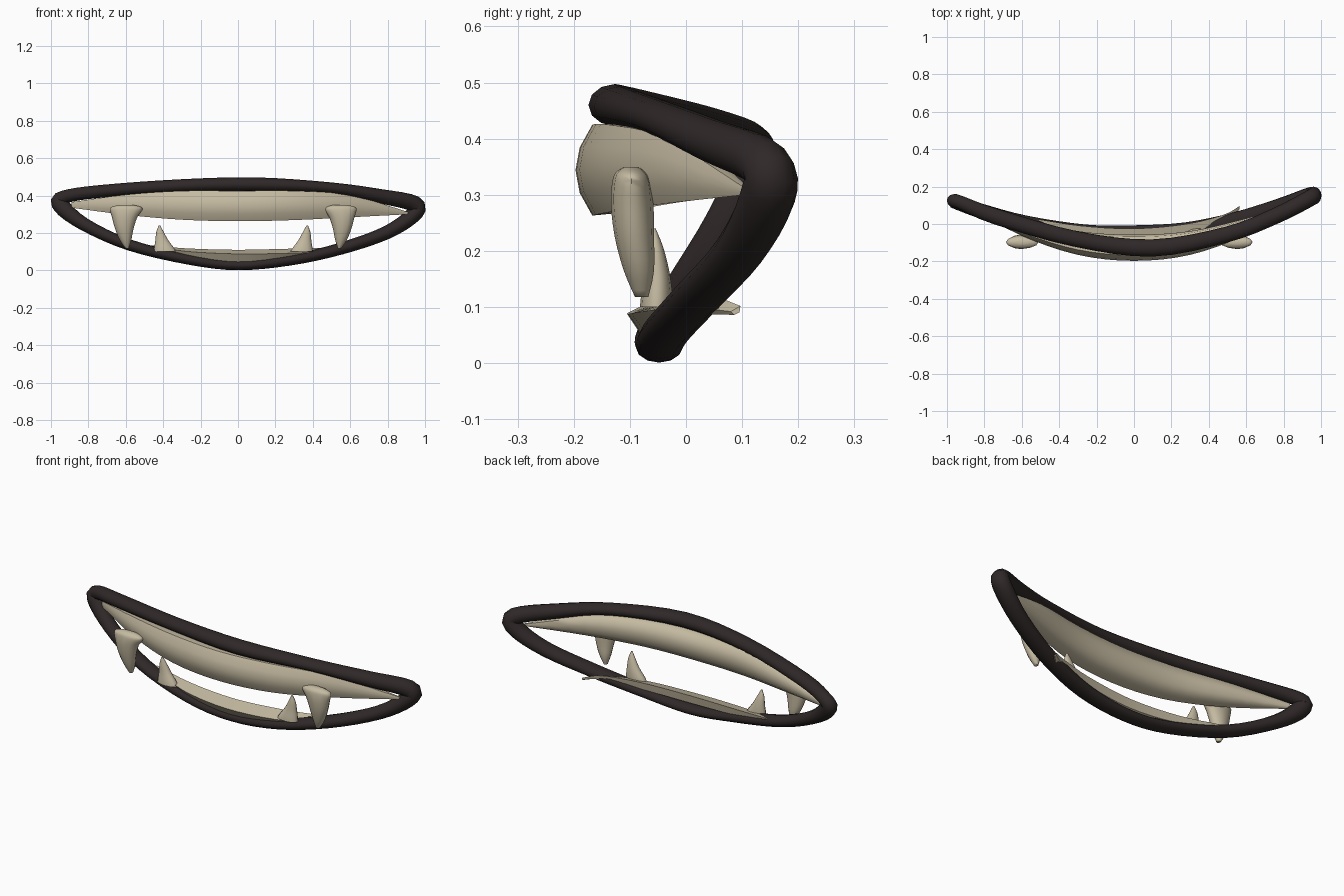
import bpy, math
from mathutils import Vector


def material(name, rgb):
    m = bpy.data.materials.new(name)
    m.diffuse_color = (*rgb, 1)
    return m


DARK = material("dark brown", (0.029, 0.021, 0.021))
BONE = material("bone beige", (0.56, 0.495, 0.36))


def smooth_path(keys, closed, steps):
    """Catmull-Rom interpolation of rows of numbers."""
    n, out = len(keys), []
    get = (lambda i: keys[i % n]) if closed else (lambda i: keys[max(0, min(n - 1, i))])
    for i in range(n if closed else n - 1):
        for s in range(steps):
            t = s / steps
            out.append([0.5 * (2 * b + (c - a) * t + (2 * a - 5 * b + 4 * c - d) * t * t
                               + (3 * b - a - 3 * c + d) * t ** 3)
                        for a, b, c, d in zip(get(i - 1), get(i), get(i + 1), get(i + 2))])
    if not closed:
        out.append(list(keys[-1]))
    return out


def skin(name, rings, mat, path_closed=False, caps=False, angle=60):
    """Join rings of points into a skinned surface."""
    k, n = len(rings[0]), len(rings)
    verts = [tuple(p) for r in rings for p in r]
    faces = []
    for i in range(n if path_closed else n - 1):
        j = (i + 1) % n
        for a in range(k):
            b = (a + 1) % k
            faces.append((i * k + a, i * k + b, j * k + b, j * k + a))
    if caps:
        faces += [tuple(range(k))[::-1], tuple(range((n - 1) * k, n * k))]
    me = bpy.data.meshes.new(name)
    me.from_pydata(verts, [], faces)
    me.materials.append(mat)
    ob = bpy.data.objects.new(name, me)
    bpy.context.collection.objects.link(ob)
    bpy.ops.object.select_all(action='DESELECT')
    ob.select_set(True)
    bpy.context.view_layer.objects.active = ob
    bpy.ops.object.mode_set(mode='EDIT')
    bpy.ops.mesh.select_all(action='SELECT')
    bpy.ops.mesh.normals_make_consistent(inside=False)
    bpy.ops.object.mode_set(mode='OBJECT')
    bpy.ops.object.shade_smooth_by_angle(angle=math.radians(angle))
    return ob


def circle(k):
    return [(math.cos(2 * math.pi * i / k), math.sin(2 * math.pi * i / k)) for i in range(k)]


# Lips: closed tube, rows are x, y, z, depth radius, in-plane radius
lip_keys = [
    (0.10, -0.128, 0.460, 0.046, 0.037), (0.50, -0.055, 0.440, 0.042, 0.030),
    (0.76, 0.045, 0.397, 0.043, 0.038), (0.945, 0.140, 0.355, 0.045, 0.044),
    (0.935, 0.145, 0.295, 0.050, 0.042), (0.79, 0.095, 0.200, 0.046, 0.036),
    (0.545, 0.018, 0.115, 0.046, 0.032), (0.278, -0.036, 0.055, 0.045, 0.029),
    (0.0, -0.048, 0.028, 0.041, 0.027), (-0.26, -0.045, 0.058, 0.042, 0.028),
    (-0.578, 0.003, 0.135, 0.042, 0.030), (-0.82, 0.070, 0.245, 0.040, 0.035),
    (-0.945, 0.115, 0.345, 0.038, 0.045), (-0.935, 0.118, 0.390, 0.036, 0.036),
    (-0.74, 0.040, 0.422, 0.042, 0.034), (-0.31, -0.080, 0.453, 0.042, 0.034)]
path = smooth_path(lip_keys, True, 4)
rings = []
for i, p in enumerate(path):
    c = Vector(p[:3])
    t = (Vector(path[(i + 1) % len(path)][:3]) - Vector(path[i - 1][:3])).normalized()
    v = Vector((0, 1, 0))
    v = (v - t * v.dot(t)).normalized()
    w = t.cross(v)
    rings.append([c + v * a * p[3] + w * b * p[4] for a, b in circle(12)])
skin("lips", rings, DARK, path_closed=True)

# Upper tooth band: thick bowed bar, rows are x, y, top z, bottom z, bulge, depth
upper_keys = [
    (-0.89, 0.090, 0.365, 0.335, 0.0, 0.01), (-0.60, -0.045, 0.405, 0.297, 0.018, 0.075),
    (-0.30, -0.138, 0.425, 0.271, 0.027, 0.10), (0.0, -0.167, 0.425, 0.263, 0.030, 0.11),
    (0.30, -0.138, 0.425, 0.269, 0.027, 0.10), (0.60, -0.040, 0.402, 0.284, 0.018, 0.07),
    (0.91, 0.105, 0.312, 0.300, 0.0, 0.01)]
rings = [[(x, y - g * (1 - (2 * f - 1) ** 2), zt + (zb - zt) * f)
          for f in (0, 0.25, 0.5, 0.75, 1)]
         + [(x, y + a * d, zb + b * (zt - zb))
            for a, b in ((0.6, 0.04), (0.9, 0.25), (1.0, 0.55), (0.9, 0.9), (0.5, 1.0))]
         for x, y, zt, zb, g, d in smooth_path(upper_keys, False, 4)]
skin("upper_tooth_band", rings, BONE, caps=True)

# Lower tooth band: rows are x, front y, front z, bottom z, back y, back z
lower_keys = [
    (-0.51, 0.000, 0.135, 0.126, 0.025, 0.138), (-0.28, -0.078, 0.102, 0.066, -0.010, 0.118),
    (0.0, -0.105, 0.088, 0.046, -0.025, 0.110), (0.28, -0.078, 0.092, 0.060, 0.000, 0.116),
    (0.48, -0.005, 0.100, 0.085, 0.050, 0.118), (0.565, 0.080, 0.092, 0.086, 0.097, 0.102)]
rings = [[(x, yf, zf), (x, yf + 0.35 * (yb - yf), z0),
          (x, yf + 0.9 * (yb - yf), z0 + 0.3 * (zb - z0)), (x, yb, zb)]
         for x, yf, zf, z0, yb, zb in smooth_path(lower_keys, False, 4)]
skin("lower_tooth_band", rings, BONE, caps=True, angle=35)


# Fangs: stacked ellipses, rows are x offset (outward), y, z, x radius, y radius
def fang(name, side, x, keys):
    rows = smooth_path(keys, False, 3)
    skin(name, [[(side * (x + p[0] + a * p[3]), p[1] + b * p[4], p[2]) for a, b in circle(12)]
                for p in rows], BONE, caps=True)


upper_fang = [
    (0.0, -0.098, 0.350, 0.035, 0.012), (0.0, -0.098, 0.341, 0.074, 0.026),
    (0.0, -0.097, 0.325, 0.087, 0.034), (0.008, -0.096, 0.285, 0.068, 0.038),
    (0.010, -0.092, 0.225, 0.050, 0.035), (0.004, -0.084, 0.165, 0.032, 0.027),
    (-0.004, -0.079, 0.118, 0.009, 0.012)]
lower_fang = [
    (-0.005, -0.053, 0.100, 0.060, 0.029), (0.0, -0.052, 0.120, 0.053, 0.028),
    (0.012, -0.051, 0.160, 0.035, 0.022), (0.022, -0.054, 0.205, 0.020, 0.014),
    (0.025, -0.058, 0.240, 0.004, 0.004)]
for label, side, xu, xl in (("left", -1, 0.598, 0.395), ("right", 1, 0.547, 0.345)):
    fang("upper_fang_" + label, side, xu, upper_fang)
    fang("lower_fang_" + label, side, xl, lower_fang)
